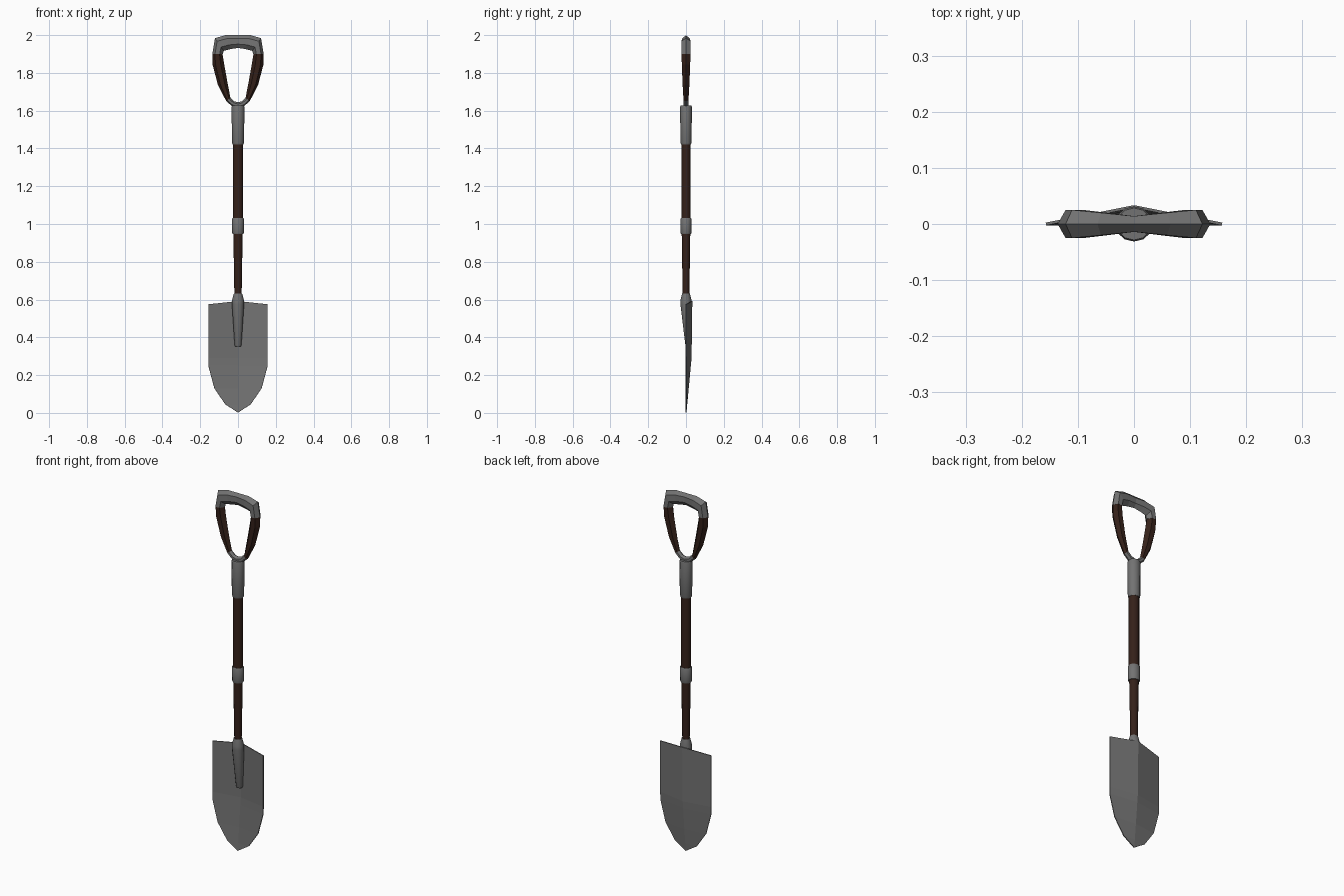
import bpy, bmesh, math

if "Cube" in bpy.data.objects:
    bpy.data.objects.remove(bpy.data.objects["Cube"])


def make_mat(name, color):
    m = bpy.data.materials.new(name)
    m.diffuse_color = (*color, 1)
    m.use_nodes = True
    m.node_tree.nodes["Principled BSDF"].inputs["Base Color"].default_value = m.diffuse_color
    return m


steel = make_mat("steel", (0.17, 0.17, 0.17))
wood = make_mat("dark_wood", (0.035, 0.015, 0.01))


def finish(name, bm, mat, smooth=False):
    bmesh.ops.recalc_face_normals(bm, faces=bm.faces)
    me = bpy.data.meshes.new(name)
    bm.to_mesh(me)
    bm.free()
    me.materials.append(mat)
    ob = bpy.data.objects.new(name, me)
    bpy.context.collection.objects.link(ob)
    if smooth:
        bpy.ops.object.select_all(action='DESELECT')
        bpy.context.view_layer.objects.active = ob
        ob.select_set(True)
        bpy.ops.object.shade_smooth_by_angle(angle=math.radians(35))
    return ob


def loft(name, rings, mat, smooth=False):
    """Skin a list of equal-sized point rings and cap both ends."""
    bm = bmesh.new()
    vr = [[bm.verts.new(p) for p in r] for r in rings]
    n = len(vr[0])
    for a, b in zip(vr, vr[1:]):
        for i in range(n):
            j = (i + 1) % n
            bm.faces.new((a[i], a[j], b[j], b[i]))
    bm.faces.new(vr[0])
    bm.faces.new(vr[-1])
    return finish(name, bm, mat, smooth)


def tube(name, profile, mat, n=12):
    """Upright round part from (z, radius, y centre) stations."""
    rings = []
    for z, r, cy in profile:
        rings.append([(r * math.cos(2 * math.pi * i / n),
                       cy + 0.92 * r * math.sin(2 * math.pi * i / n), z)
                      for i in range(n)])
    return loft(name, rings, mat, True)


# Blade: shallow V creased down the middle; rows are width, edge z, centre z, centre y
rows = [(0.157, 0.575, 0.592, 0.031), (0.157, 0.29, 0.29, 0.027),
        (0.157, 0.25, 0.25, 0.023), (0.125, 0.13, 0.13, 0.012),
        (0.067, 0.045, 0.045, 0.004)]
bm = bmesh.new()
grid = [[bm.verts.new((-w, 0, ze)), bm.verts.new((0, y, zc)), bm.verts.new((w, 0, ze))]
        for w, ze, zc, y in rows]
for a, b in zip(grid, grid[1:]):
    for i in range(2):
        bm.faces.new((a[i], a[i + 1], b[i + 1], b[i]))
tip = bm.verts.new((0, 0, 0.002))
for i in range(2):
    bm.faces.new((grid[-1][i], grid[-1][i + 1], tip))
blade = finish("blade", bm, steel)
mod = blade.modifiers.new("thickness", 'SOLIDIFY')
mod.thickness = 0.005
mod.offset = 0

# Socket tapering into the blade
tube("blade_socket", [(0.352, 0.015, 0.013), (0.36, 0.018, 0.013),
                      (0.575, 0.032, 0.0), (0.595, 0.032, 0.0),
                      (0.632, 0.022, 0.0)], steel)

# Shaft and metal collars
tube("lower_shaft", [(0.61, 0.019, 0), (0.97, 0.025, 0)], wood)
tube("upper_shaft", [(0.97, 0.027, 0), (1.45, 0.027, 0)], wood)
tube("middle_collar", [(0.948, 0.029, 0), (0.953, 0.031, 0),
                       (1.027, 0.032, 0), (1.032, 0.029, 0)], steel)
tube("upper_collar", [(1.422, 0.029, 0), (1.43, 0.032, 0),
                      (1.62, 0.034, 0), (1.628, 0.031, 0)], steel)


# D-handle stations: outer (x, z), inner (x, z), half depth
yoke = [((0, 1.612), (0, 1.645), 0.014),
        ((0.032, 1.624), (0.022, 1.650), 0.014),
        ((0.062, 1.650), (0.040, 1.668), 0.013)]
arm = [yoke[-1],
       ((0.106, 1.735), (0.055, 1.745), 0.018),
       ((0.135, 1.845), (0.073, 1.845), 0.022),
       ((0.135, 1.900), (0.082, 1.900), 0.024)]
grip = [((0.136, 1.900), (0.080, 1.900), 0.025),
        ((0.122, 1.984), (0.076, 1.917), 0.025),
        ((0.065, 2.000), (0.040, 1.926), 0.020),
        ((0, 2.000), (0, 1.932), 0.014)]


def section(station, side):
    """Six-sided section with ridges on its outer and inner edges."""
    (ox, oz), (ix, iz), d = station
    return [(side * (ox + (ix - ox) * t), y, oz + (iz - oz) * t)
            for t, y in ((0, 0), (0.25, d), (0.7, d), (1, 0), (0.7, -d), (0.25, -d))]


def both(stations):
    """Rings across the centre for a part whose centre station is first."""
    return ([section(s, -1) for s in reversed(stations)]
            + [section(s, 1) for s in stations[1:]])


loft("handle_yoke", both(yoke), steel)
loft("handle_grip", both(grip[::-1]), steel)
for side, label in ((-1, "left"), (1, "right")):
    loft(label + "_handle_arm", [section(s, side) for s in arm], wood)
